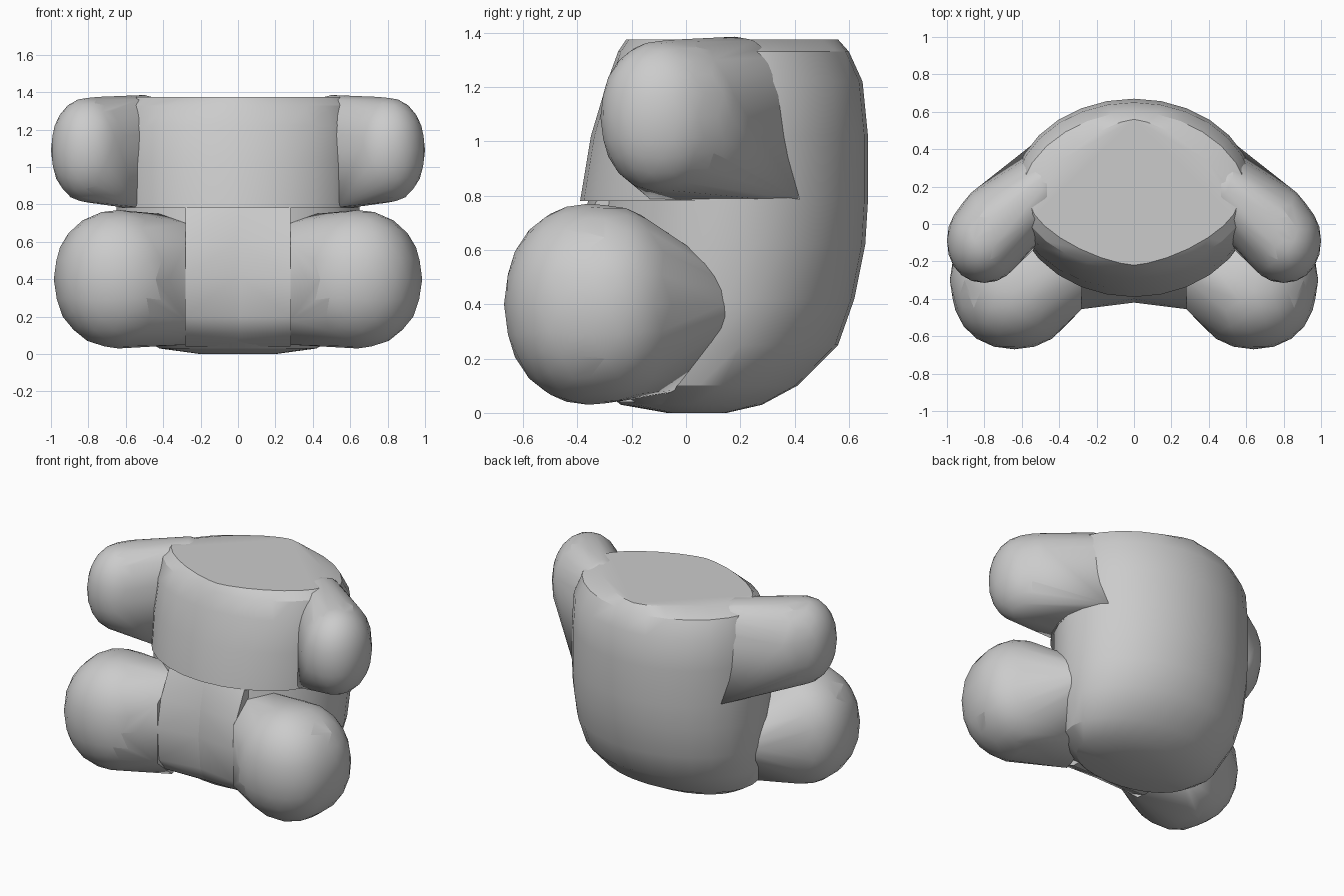
import bpy, bmesh, math
from mathutils import Vector

cube = bpy.data.objects.get("Cube")
if cube:
    bpy.data.objects.remove(cube, do_unlink=True)


def bend(value, power):
    return math.copysign(abs(value) ** power, value)


def finish(name, bm, angle):
    bmesh.ops.recalc_face_normals(bm, faces=bm.faces)
    mesh = bpy.data.meshes.new(name)
    bm.to_mesh(mesh)
    bm.free()
    obj = bpy.data.objects.new(name, mesh)
    bpy.context.collection.objects.link(obj)
    bpy.ops.object.select_all(action='DESELECT')
    obj.select_set(True)
    bpy.context.view_layer.objects.active = obj
    bpy.ops.object.shade_smooth_by_angle(angle=math.radians(angle))


def hull(name, balls, corners, side):
    """Convex skin around slightly squared ellipsoids and corner points."""
    bm = bmesh.new()
    for centre, radii in balls:
        made = bmesh.ops.create_icosphere(bm, subdivisions=3, radius=1)
        for v in made["verts"]:
            v.co = Vector([c + r * bend(k, 0.94) for c, r, k in zip(centre, radii, v.co)])
    for p in corners:
        bm.verts.new(p)
    for v in bm.verts:
        v.co.x *= side
    res = bmesh.ops.convex_hull(bm, input=bm.verts[:])
    junk = {g for g in res["geom_interior"] + res["geom_unused"]
            if isinstance(g, bmesh.types.BMVert)}
    bmesh.ops.delete(bm, geom=list(junk), context='VERTS')
    finish(name, bm, 22)


def loft(name, rings, steps=28):
    """Stacked rings: height, half width, front, middle, back, pointedness."""
    bm = bmesh.new()
    loops = []
    for z, width, front, mid, back, power in rings:
        loop = []
        for i in range(steps):
            a = math.tau * i / steps
            c, s = bend(math.cos(a), power), bend(math.sin(a), power)
            reach = back - mid if s > 0 else mid - front
            loop.append(bm.verts.new((width * c, mid + reach * s, z)))
        loops.append(loop)
    for low, high in zip(loops, loops[1:]):
        for i in range(steps):
            j = (i + 1) % steps
            bm.faces.new((low[i], low[j], high[j], high[i]))
    bm.faces.new(loops[0])
    bm.faces.new(loops[-1])
    bmesh.ops.remove_doubles(bm, verts=bm.verts[:], dist=0.0005)
    finish(name, bm, 28)


# Torso: rounded seat, overhanging chest, flat neck opening
loft("torso", [
    (0.00, 0.20, -0.07, 0.04, 0.15, 1),
    (0.03, 0.42, -0.24, 0.02, 0.28, 1),
    (0.10, 0.53, -0.33, 0.05, 0.41, 1),
    (0.25, 0.60, -0.38, 0.10, 0.56, 1),
    (0.42, 0.63, -0.38, 0.14, 0.62, 1),
    (0.62, 0.645, -0.35, 0.15, 0.66, 1),
    (0.78, 0.65, -0.33, 0.15, 0.67, 1),
    (0.78, 0.65, -0.39, 0.15, 0.67, 1),
    (1.02, 0.65, -0.35, 0.15, 0.67, 1),
    (1.22, 0.64, -0.29, 0.15, 0.65, 1),
    (1.33, 0.61, -0.25, 0.14, 0.60, 1.08),
    (1.375, 0.55, -0.22, 0.09, 0.56, 1.35),
])

# Lap profile: height, depth beside the thigh, depth at the middle crease
lap = [(0.04, -0.24, -0.24), (0.11, -0.37, -0.36), (0.20, -0.44, -0.40),
       (0.42, -0.455, -0.42), (0.60, -0.42, -0.40), (0.78, -0.33, -0.36),
       (0.78, 0, 0), (0.04, 0, 0)]

for label, side in (("left", 1), ("right", -1)):
    # Lap panel half between the legs
    hull(label + "_lap_panel", [],
         [p for z, outer, inner in lap for p in ((0.28, outer, z), (0, inner, z))], side)

    # Arm: rounded hand swept back into a flat-bottomed shoulder
    hull(label + "_arm",
         [((0.80, -0.09, 1.09), (0.20, 0.225, 0.28)),
          ((0.75, -0.03, 1.09), (0.20, 0.24, 0.285)),
          ((0.50, 0.18, 1.09), (0.15, 0.20, 0.295))],
         [(0.53, -0.13, 0.785), (0.53, 0.03, 1.36), (0.62, -0.02, 0.785),
          (0.61, 0.30, 0.785), (0.55, 0.42, 0.785), (0.59, 0.345, 1.10),
          (0.53, 0.25, 1.37)], side)

    # Leg: big rounded foot tapering into the hip, with a squared inner thigh
    hull(label + "_leg",
         [((0.64, -0.36, 0.40), (0.33, 0.31, 0.37)),
          ((0.65, -0.30, 0.40), (0.335, 0.30, 0.365)),
          ((0.50, 0.07, 0.40), (0.15, 0.12, 0.15))],
         [(0.28, -0.455, 0.18), (0.28, -0.455, 0.58), (0.28, -0.30, 0.05),
          (0.28, -0.30, 0.70), (0.36, 0.03, 0.09), (0.42, -0.22, 0.75),
          (0.56, -0.06, 0.64)], side)
